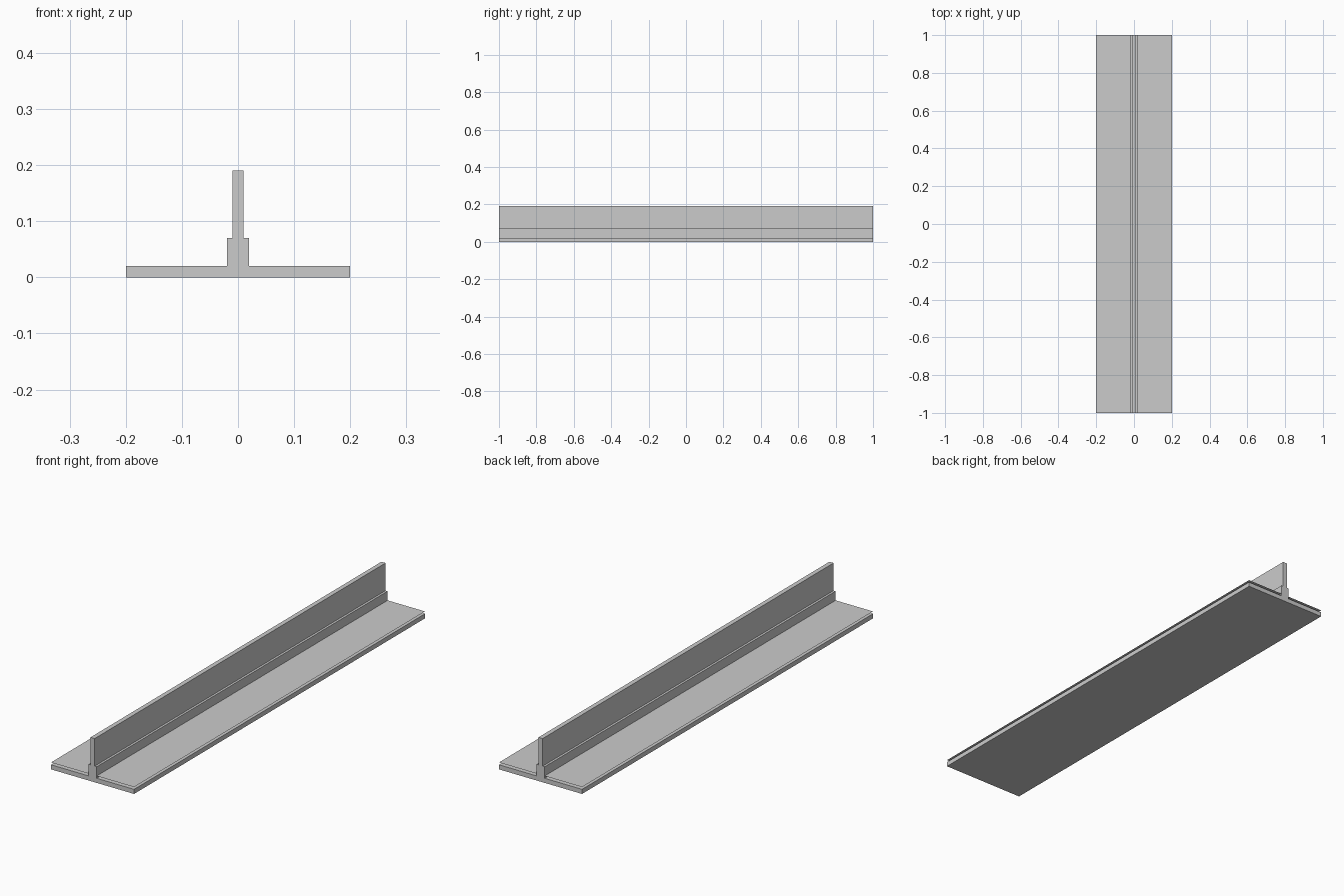
import bpy
import bmesh

if "Cube" in bpy.data.objects:
    bpy.data.objects.remove(bpy.data.objects["Cube"])

HALF_LENGTH = 1.0


def extrude_profile(name, points, closed=True):
    """Sweep an XZ profile along the full Y length."""
    bm = bmesh.new()
    verts = [bm.verts.new((x, -HALF_LENGTH, z)) for x, z in points]
    if closed:
        geom = [bm.faces.new(verts)]
    else:
        geom = [bm.edges.new(pair) for pair in zip(verts, verts[1:])]
    if closed:
        result = bmesh.ops.extrude_face_region(bm, geom=geom, use_keep_orig=True)
    else:
        result = bmesh.ops.extrude_edge_only(bm, edges=geom)
    moved = [v for v in result["geom"] if isinstance(v, bmesh.types.BMVert)]
    bmesh.ops.translate(bm, verts=moved, vec=(0, 2 * HALF_LENGTH, 0))
    bmesh.ops.recalc_face_normals(bm, faces=bm.faces)
    if not closed:
        for face in bm.faces:
            if face.normal.z < 0:
                face.normal_flip()
    mesh = bpy.data.meshes.new(name)
    bm.to_mesh(mesh)
    bm.free()
    obj = bpy.data.objects.new(name, mesh)
    bpy.context.collection.objects.link(obj)
    return obj


# Solid beam: wide base, thick stem foot, thin upright web
half = [(0.20, 0.0), (0.20, 0.02), (0.02, 0.02), (0.02, 0.07), (0.01, 0.07), (0.01, 0.19)]
extrude_profile("tee_beam", half + [(-x, z) for x, z in reversed(half)])

# Paper-thin sheets floating just above the base, one on each side of the stem
for side, sign in (("left", -1), ("right", 1)):
    extrude_profile(f"{side}_sheet", [(sign * 0.02, 0.03), (sign * 0.20, 0.03)], closed=False)
